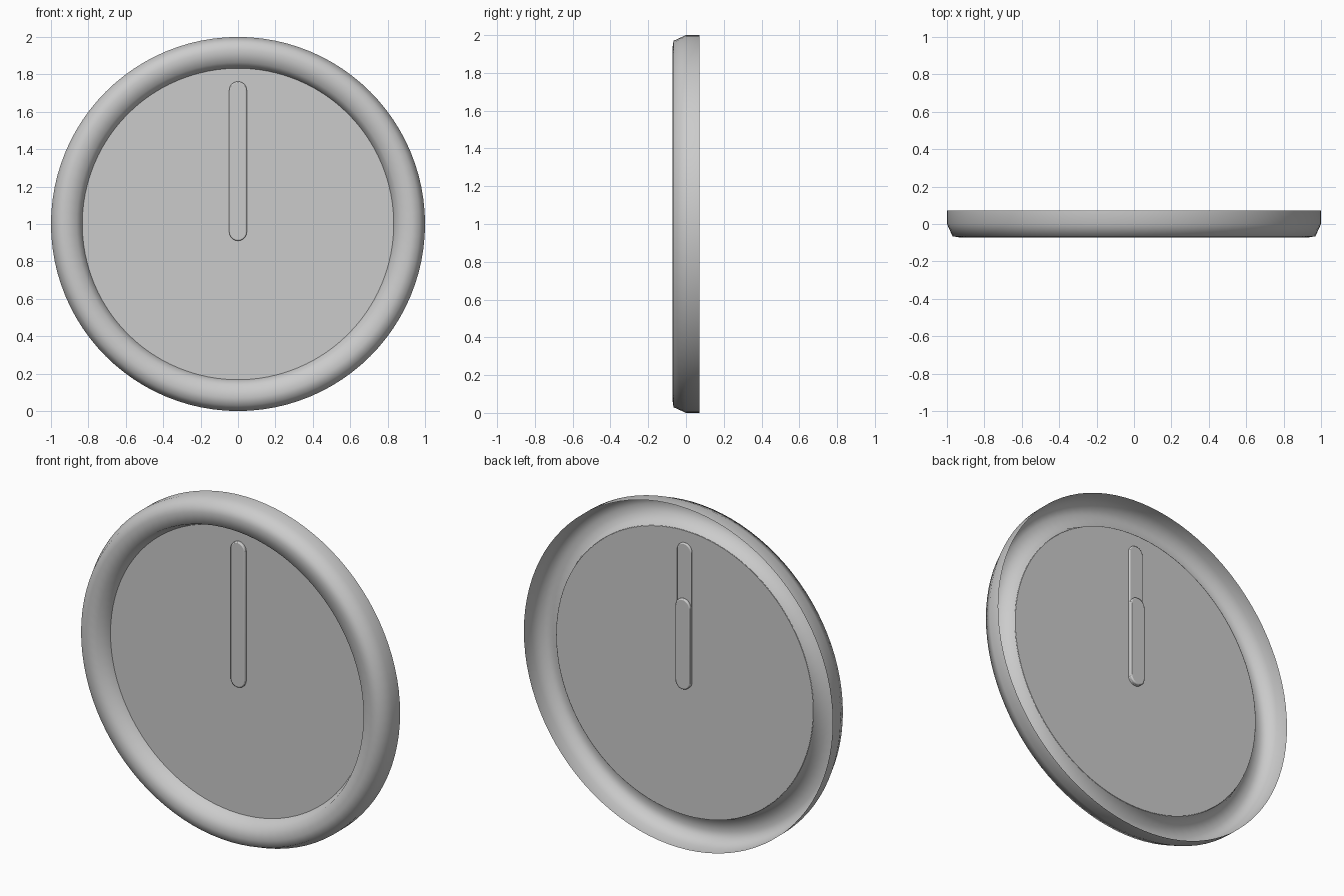
import bpy, bmesh, math

if "Cube" in bpy.data.objects:
    bpy.data.objects.remove(bpy.data.objects["Cube"])

SEG = 96
CENTRE_Z = 1.0


def finish(bm, name, angle=40):
    mesh = bpy.data.meshes.new(name)
    bm.normal_update()
    bm.to_mesh(mesh)
    bm.free()
    ob = bpy.data.objects.new(name, mesh)
    bpy.context.collection.objects.link(ob)
    bpy.ops.object.select_all(action='DESELECT')
    ob.select_set(True)
    bpy.context.view_layer.objects.active = ob
    bpy.ops.object.shade_smooth_by_angle(angle=math.radians(angle))
    return ob


def ring(bm, r, y):
    return [bm.verts.new((r * math.cos(2 * math.pi * i / SEG), y,
                          CENTRE_Z + r * math.sin(2 * math.pi * i / SEG)))
            for i in range(SEG)]


# Rim: open-backed shell, profile of (radius, y) spun round the y axis
profile = [(1.0, 0.071), (1.0, 0.0), (0.97, -0.066), (0.93, -0.072),
           (0.863, -0.071), (0.832, 0.012)]
bm = bmesh.new()
rings = [ring(bm, r, y) for r, y in profile]
for a, b in zip(rings, rings[1:]):
    for i in range(SEG):
        j = (i + 1) % SEG
        bm.faces.new((a[i], a[j], b[j], b[i]))
bmesh.ops.recalc_face_normals(bm, faces=bm.faces)
# front crest must face -y
crest = min(bm.faces, key=lambda f: f.calc_center_median().y)
if crest.normal.y > 0:
    bmesh.ops.reverse_faces(bm, faces=bm.faces)
finish(bm, "rim", 85)

# Dial: flat disc closing the rim
bm = bmesh.new()
bm.faces.new(ring(bm, 0.834, 0.010))
finish(bm, "dial")


# Hands: round-ended bars with softened edges, running through the dial
def hand(name, z0, z1, y0, y1, half=0.047, n=12):
    bm = bmesh.new()
    pts = []
    for zc, start in ((z1 - half, 0), (z0 + half, math.pi)):
        for k in range(n + 1):
            a = start + math.pi * k / n
            pts.append((half * math.cos(a), zc + half * math.sin(a)))
    face = bm.faces.new([bm.verts.new((x, y0, z)) for x, z in pts])
    new = bmesh.ops.extrude_face_region(bm, geom=[face])["geom"]
    moved = [v for v in new if isinstance(v, bmesh.types.BMVert)]
    bmesh.ops.translate(bm, verts=moved, vec=(0, y1 - y0, 0))
    bmesh.ops.recalc_face_normals(bm, faces=bm.faces)
    ob = finish(bm, name)
    bev = ob.modifiers.new("soft_edges", 'BEVEL')
    bev.width = 0.006
    bev.segments = 2
    bev.limit_method = 'ANGLE'
    bev.angle_limit = math.radians(60)


hand("minute_hand", 0.91, 1.762, -0.006, 0.020)
hand("hour_hand", 0.91, 1.44, 0.010, 0.034)
